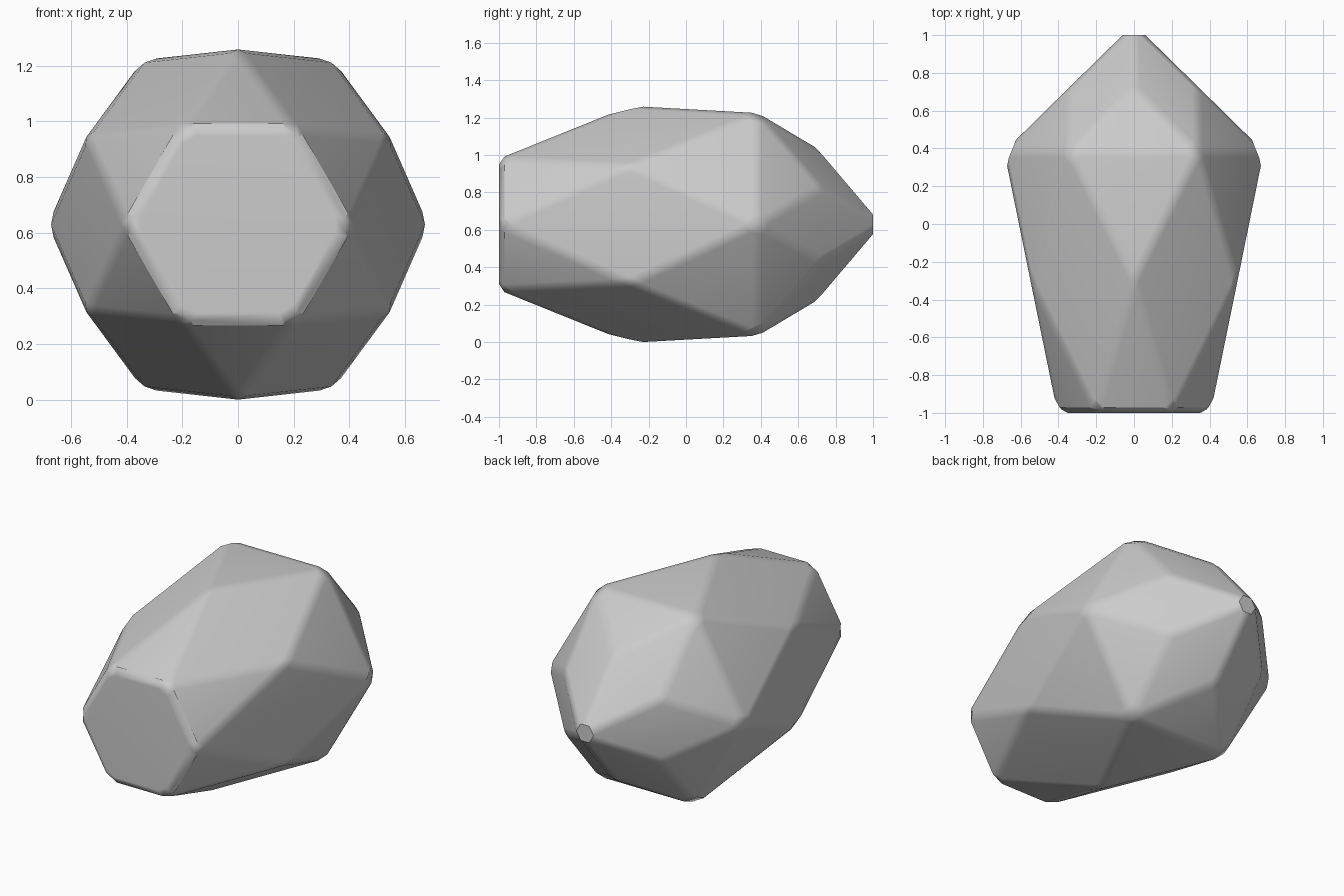
import bpy, bmesh, math
from mathutils import Vector

old = bpy.data.objects.get("Cube")
if old:
    bpy.data.objects.remove(old, do_unlink=True)

# Plain grey stone
grey = bpy.data.materials.new("stone_grey")
grey.use_nodes = True
colour = (0.6, 0.6, 0.6, 1)
grey.diffuse_color = colour
grey.node_tree.nodes["Principled BSDF"].inputs["Base Color"].default_value = colour

bm = bmesh.new()


def ring(y, radius, turn):
    """Six corners around the long axis."""
    for i in range(6):
        a = math.radians(60 * i + turn)
        bm.verts.new((radius * math.cos(a), y, radius * math.sin(a)))


# Alternating hexagon rings: flat front end, girdle, shoulder, point
ring(-1.0, 0.405, 0)
ring(-0.3, 0.633, 30)
ring(0.384, 0.687, 0)
ring(0.728, 0.39, 30)
bm.verts.new((0, 1.059, 0))

# Wrap the corners and merge coplanar triangles into facets
bmesh.ops.convex_hull(bm, input=bm.verts[:])
bmesh.ops.dissolve_limit(bm, angle_limit=math.radians(4),
                         verts=bm.verts[:], edges=bm.edges[:])

# Chamfer every edge
bmesh.ops.bevel(bm, geom=bm.edges[:], offset=0.032, offset_type='OFFSET',
                segments=1, profile=0.5, affect='EDGES', clamp_overlap=True)

# Trim the corners of the flat front end
corners = [v for v in bm.verts if v.co.y < -0.999]
bmesh.ops.bevel(bm, geom=corners, offset=0.035, offset_type='OFFSET',
                segments=1, profile=0.5, affect='VERTICES', clamp_overlap=True)
bmesh.ops.recalc_face_normals(bm, faces=bm.faces[:])

# Rest on the ground
low = min(v.co.z for v in bm.verts)
bmesh.ops.translate(bm, verts=bm.verts[:], vec=Vector((0, 0, -low)))

mesh = bpy.data.meshes.new("faceted_stone")
bm.to_mesh(mesh)
bm.free()
mesh.materials.append(grey)
stone = bpy.data.objects.new("faceted_stone", mesh)
bpy.context.collection.objects.link(stone)

# Soft chamfers, flat facets
for o in bpy.context.selected_objects:
    o.select_set(False)
stone.select_set(True)
bpy.context.view_layer.objects.active = stone
bpy.ops.object.shade_smooth_by_angle(angle=math.radians(30))
weighted = stone.modifiers.new("flat_facets", 'WEIGHTED_NORMAL')
weighted.keep_sharp = True
